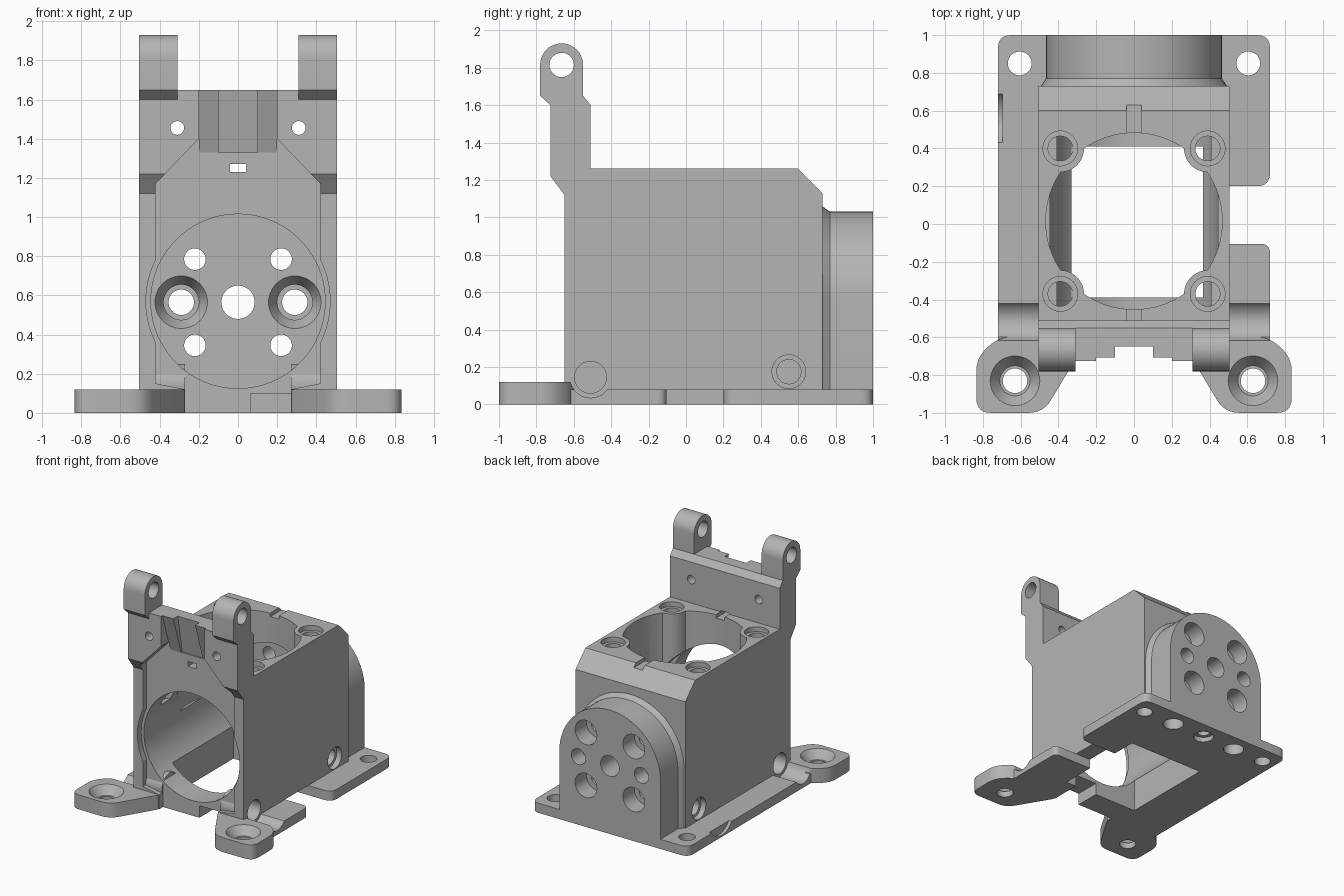
import bpy, bmesh, math
from mathutils import Vector

if "Cube" in bpy.data.objects:
    bpy.data.objects.remove(bpy.data.objects["Cube"], do_unlink=True)

grey = bpy.data.materials.new("plain grey")
grey.use_nodes = True
COLOUR = (0.46, 0.46, 0.46, 1)
grey.diffuse_color = COLOUR
grey.node_tree.nodes["Principled BSDF"].inputs["Base Color"].default_value = COLOUR


def prism(name, pts, axis, a, b, end=None):
    """Solid between profile pts at a and profile end (default pts) at b."""
    place = {"x": lambda p, h: (h, p[0], p[1]),
             "y": lambda p, h: (p[0], h, p[1]),
             "z": lambda p, h: (p[0], p[1], h)}[axis]
    bm = bmesh.new()
    low = [bm.verts.new(place(p, a)) for p in pts]
    top = [bm.verts.new(place(p, b)) for p in (end or pts)]
    bm.faces.new(low)
    bm.faces.new(top)
    for i in range(len(low)):
        j = (i + 1) % len(low)
        bm.faces.new((low[i], low[j], top[j], top[i]))
    bmesh.ops.recalc_face_normals(bm, faces=bm.faces)
    mesh = bpy.data.meshes.new(name)
    bm.to_mesh(mesh)
    bm.free()
    mesh.materials.append(grey)
    ob = bpy.data.objects.new(name, mesh)
    bpy.context.collection.objects.link(ob)
    return ob


def circle(c, r, n=48):
    return [(c[0] + r * math.cos(2 * math.pi * i / n),
             c[1] + r * math.sin(2 * math.pi * i / n)) for i in range(n)]


def rod(c, r, axis, a, b, r2=None):
    return prism("rod", circle(c, r), axis, a, b, circle(c, r2) if r2 else None)


def rect(u0, u1, v0, v1):
    return [(u0, v0), (u1, v0), (u1, v1), (u0, v1)]


def box(x0, x1, y0, y1, z0, z1):
    return prism("box", rect(x0, x1, y0, y1), "z", z0, z1)


def rounded(pts, r, steps=6):
    """Round every polygon corner with a tangent curve."""
    out = []
    for i, p in enumerate(pts):
        p, q, s = Vector(p), Vector(pts[i - 1]), Vector(pts[(i + 1) % len(pts)])
        d = min(r, (q - p).length * 0.45, (s - p).length * 0.45)
        a, b = p + (q - p).normalized() * d, p + (s - p).normalized() * d
        for k in range(steps + 1):
            t = k / steps
            out.append(tuple(a * (1 - t) ** 2 + p * 2 * t * (1 - t) + b * t * t))
    return out


def combine(target, tool, op):
    mod = target.modifiers.new(op, "BOOLEAN")
    mod.operation, mod.object, mod.solver = op, tool, "EXACT"
    bpy.context.view_layer.update()
    graph = bpy.context.evaluated_depsgraph_get()
    mesh = bpy.data.meshes.new_from_object(target.evaluated_get(graph))
    target.modifiers.clear()
    target.data = mesh
    bpy.data.objects.remove(tool, do_unlink=True)


def add(*tools):
    for t in tools:
        combine(housing, t, "UNION")


def cut(*tools):
    for t in tools:
        combine(housing, t, "DIFFERENCE")


def arch(r, z=0.565, n=32):
    return [(-r, 0.0)] + [(-r * math.cos(math.pi * i / n), z + r * math.sin(math.pi * i / n))
                          for i in range(n + 1)] + [(r, 0.0)]


def mirrored(pts, s):
    return [(s * x, y) for x, y in pts]


SIDES = (-1, 1)
W = 0.505

# Main housing with upright front plate, drawn as a side profile
housing = prism("motor_mount_housing", [
    (-0.65, 0), (-0.65, 1.12), (-0.725, 1.22), (-0.725, 1.65), (-0.55, 1.65), (-0.51, 1.6),
    (-0.51, 1.26), (0.6, 1.26), (0.73, 1.13), (0.73, 0)], "x", -W, W)

# Rear arch with flared collar
add(prism("collar", arch(0.5), "y", 0.72, 0.77, arch(0.465)),
    prism("arch", arch(0.465), "y", 0.76, 1.0))

# Base plate
add(prism("base_rear", rounded(rect(-0.72, 0.72, 0.2, 1.0), 0.07), "z", 0, 0.08),
    box(-0.72, -0.4, -0.62, 0.4, 0, 0.08),
    prism("base_front", rounded(rect(0.4, 0.72, -0.62, -0.105), 0.05), "z", 0, 0.08),
    box(0.45, 0.72, -0.62, -0.3, 0, 0.08))

# Hinge ears on top of the front plate
ear = [(-0.55, 1.55), (-0.725, 1.55), (-0.725, 1.6), (-0.78, 1.65)]
ear += [(-0.665 - 0.115 * math.cos(math.pi * i / 20), 1.815 + 0.115 * math.sin(math.pi * i / 20))
        for i in range(21)]
for s in SIDES:
    add(prism("ear", ear, "x", s * 0.31, s * W))
cut(rod((-0.665, 1.815), 0.065, "x", -1, 1))

# Recessed front panel with a sloping pocket and central channel
cut(prism("recess", [(-0.27, -0.1), (0.27, -0.1), (0.27, 0.12), (0.42, 0.15), (0.42, 1.17),
                     (0.2, 1.4), (0.2, 1.33), (-0.2, 1.33), (-0.2, 1.4), (-0.42, 1.17),
                     (-0.42, 0.15), (-0.27, 0.12)], "y", -0.8, -0.6),
    prism("pocket", [(-0.8, 1.32), (-0.6, 1.32), (-0.71, 1.66), (-0.8, 1.66)], "x", -0.2, 0.2),
    prism("channel", [(-0.8, 1.33), (-0.59, 1.33), (-0.65, 1.66), (-0.8, 1.66)], "x", -0.1, 0.1))

# Long horizontal bore, wider through the front rails
cut(prism("bore", circle((0, 0.57), 0.445, 80), "y", -0.9, 0.72),
    prism("bore_lip", circle((0, 0.57), 0.47, 80), "y", -0.9, -0.6))

# Round top opening that leaves four screw posts
opening = prism("opening", circle((0, 0.015), 0.467, 80), "z", 0.57, 1.4)
posts = [(s * 0.39, y) for s in SIDES for y in (-0.37, 0.4)]
for p in posts:
    combine(opening, rod(p, 0.125, "z", 0.4, 1.5), "DIFFERENCE")
cut(opening)
for p in posts:
    cut(rod(p, 0.065, "z", 0.75, 1.4), rod(p, 0.092, "z", 1.22, 1.4))

# Feet and inner screw barrels at the front corners
foot = [(0.27, -0.58), (0.27, -0.65), (0.48, -1.0), (0.835, -1.0), (0.835, -0.71), (0.72, -0.6)]
for s in SIDES:
    add(prism("foot", rounded(mirrored(foot, s), 0.08), "z", 0, 0.12),
        rod((-0.51, 0.145), 0.105, "x", s * 0.27, s * 0.5))
    c = (s * 0.63, -0.83)
    cut(rod(c, 0.065, "z", -0.1, 0.2), rod(c, 0.08, "z", 0.05, 0.121, 0.132))

# Floor window, side notch and cable slot
cut(box(-0.33, 0.365, -0.39, 0.41, -0.1, 0.5),
    box(0.3, 0.9, -0.105, 0.2, -0.1, 0.08),
    box(0.065, 0.27, -0.8, -0.35, -0.1, 0.1))

# Side screw holes with clearance grooves across the base
for s in SIDES:
    cut(rod((-0.51, 0.145), 0.11, "x", s * W, s * 0.9),
        rod((-0.51, 0.145), 0.085, "x", s * 0.32, s * 0.6),
        rod((0.55, 0.175), 0.09, "x", s * 0.46, s * 0.6),
        rod((0.55, 0.175), 0.065, "x", s * 0.35, s * 0.5))
cut(rod((0.56, 0.17), 0.158, "x", -0.8, -0.695))

# Rear wall holes
cut(rod((0, 0.565), 0.085, "y", 0.5, 1.1))
for s in SIDES:
    for z in (0.345, 0.785):
        cut(rod((s * 0.22, z), 0.055, "y", 0.6, 1.1),
            rod((s * 0.22, z), 0.1, "y", 0.85, 1.1))
    c = (s * 0.29, 0.565)
    cut(rod(c, 0.145, "y", 0.7, 0.8, 0.09),
        rod(c, 0.09, "y", 0.79, 0.86),
        rod(c, 0.065, "y", 0.8, 1.1))

# Base plate holes and sockets in its underside
for s in SIDES:
    cut(rod((s * 0.605, 0.85), 0.063, "z", -0.1, 0.2),
        rod((s * 0.31, 0.85), 0.08, "z", -0.1, 0.14))
cut(rod((0, 0.85), 0.08, "z", -0.1, 0.04), rod((0, 0.85), 0.05, "z", -0.1, 0.14))

# Front plate pin holes and the groove along the top
for s in SIDES:
    cut(rod((s * 0.31, 1.455), 0.035, "y", -0.9, -0.4))
cut(box(-0.04, 0.04, -0.9, 0.63, 1.23, 1.27))

# Shading
bpy.ops.object.select_all(action="DESELECT")
housing.select_set(True)
bpy.context.view_layer.objects.active = housing
bpy.ops.object.shade_smooth_by_angle(angle=math.radians(20))
